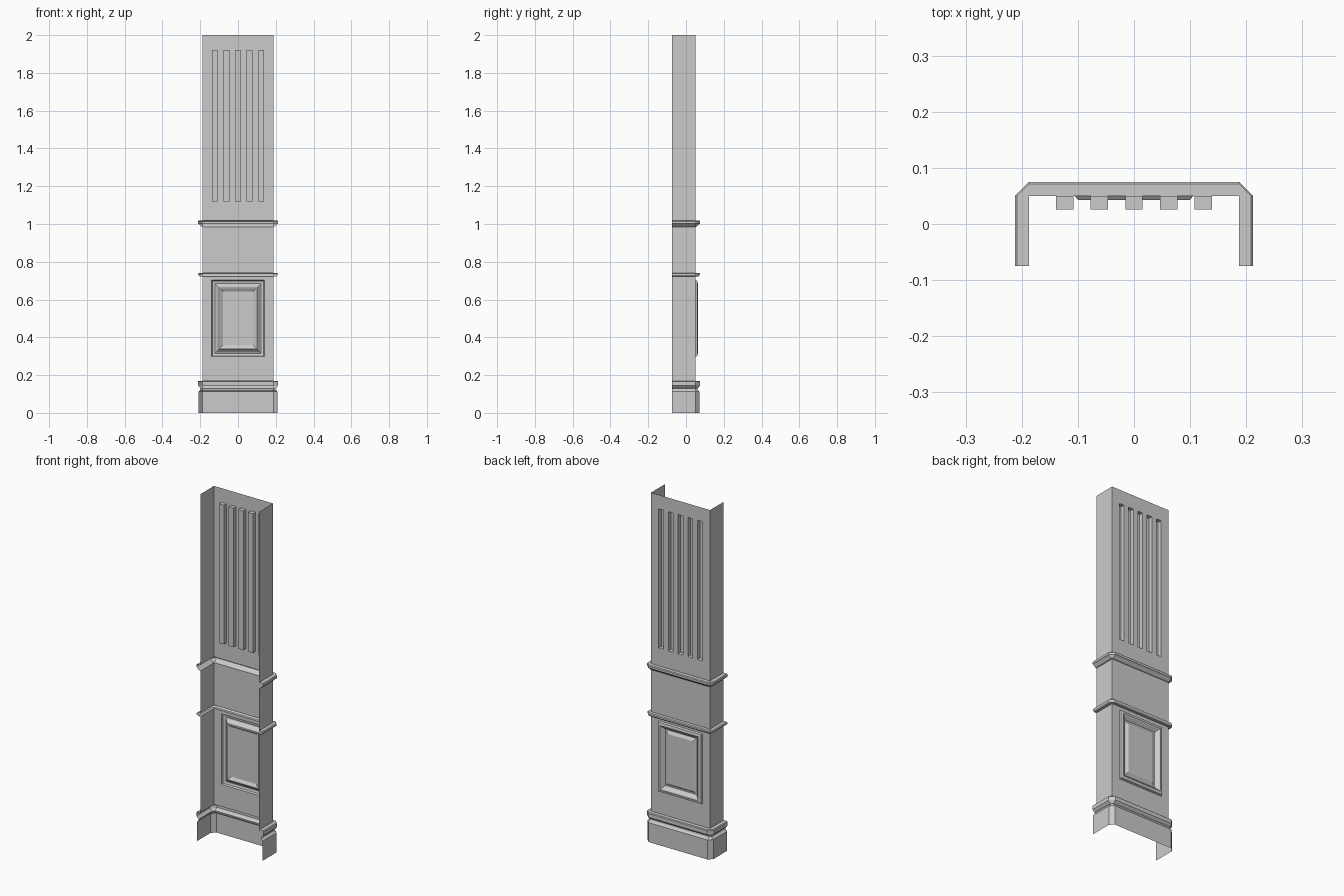
import bpy, bmesh

if "Cube" in bpy.data.objects:
    bpy.data.objects.remove(bpy.data.objects["Cube"])

W, D = 0.1875, 0.05          # half width and outer face of the plain shaft
BACK = -0.075                # open edge of the side walls


def finish(name, bm):
    bmesh.ops.remove_doubles(bm, verts=bm.verts, dist=0.0003)
    mesh = bpy.data.meshes.new(name)
    bm.to_mesh(mesh)
    bm.free()
    obj = bpy.data.objects.new(name, mesh)
    bpy.context.collection.objects.link(obj)


def quad(bm, pts):
    bm.faces.new([bm.verts.new(p) for p in pts])


def outline(d, z):
    # U-shaped plan, chamfered at the corners once it is offset outwards
    half = [(W + d, BACK, z), (W + d, D, z), (W, D + d, z)]
    return half + [(-x, y, h) for x, y, h in reversed(half)]


def sweep(bm, profile, front=True):
    rows = [outline(d, z) for d, z in profile]
    for a, b in zip(rows, rows[1:]):
        for i in range(5):
            pts = [a[i], a[i + 1], b[i + 1], b[i]]
            flat = profile[0][0] == 0 and all(d == 0 for d, z in profile)
            if (flat and i in (1, 3)) or (i == 2 and not front):
                continue
            quad(bm, pts)


def section(name, profile):
    bm = bmesh.new()
    sweep(bm, profile)
    finish(name, bm)


def rect(x0, x1, z0, z1, y):
    return [(x1, y, z0), (x0, y, z0), (x0, y, z1), (x1, y, z1)]


def bridge(bm, a, b):
    for i in range(4):
        j = (i + 1) % 4
        quad(bm, [a[i], a[j], b[j], b[i]])


# Mouldings and plain frieze
section("plinth_moulding", [(0.022, 0), (0.022, 0.112), (0.012, 0.122), (0.010, 0.13),
                            (0.016, 0.134), (0.025, 0.144), (0.025, 0.166), (0.021, 0.17), (0, 0.17)])
section("middle_moulding", [(0, 0.722), (0.014, 0.722), (0.021, 0.727), (0.023, 0.731),
                            (0.023, 0.737), (0.018, 0.741), (0, 0.741)])
section("frieze", [(0, 0.741), (0, 0.985)])
section("upper_moulding", [(0, 0.985), (0.008, 0.987), (0.020, 0.999), (0.025, 1.002),
                           (0.025, 1.014), (0.021, 1.018), (0, 1.018)])

# Lower shaft with raised panel frame, recess and centre field
bm = bmesh.new()
sweep(bm, [(0, 0.17), (0, 0.722)], front=False)
rings = [rect(-W, W, 0.17, 0.722, D)]
for inset, y in [(0, 0.05), (0.004, 0.060), (0.018, 0.063), (0.024, 0.060),
                 (0.036, 0.048), (0.040, 0.043), (0.046, 0.043), (0.060, 0.052)]:
    rings.append(rect(-0.14 + inset, 0.14 - inset, 0.2975 + inset, 0.7025 - inset, y))
for a, b in zip(rings, rings[1:]):
    bridge(bm, a, b)
quad(bm, rings[-1])
finish("panelled_shaft", bm)

# Upper shaft with five square-cut flutes
bm = bmesh.new()
sweep(bm, [(0, 1.018), (0, 2)], front=False)
Z0, Z1 = 1.12, 1.92
xs = [-W]
for k in range(-2, 3):
    xs += [k * 0.0617 - 0.0155, k * 0.0617 + 0.0155]
xs.append(W)
for i, (x0, x1) in enumerate(zip(xs, xs[1:])):
    quad(bm, rect(x0, x1, 1.018, Z0, D))
    quad(bm, rect(x0, x1, Z1, 2, D))
    if i % 2:
        floor = rect(x0, x1, Z0, Z1, 0.026)
        bridge(bm, rect(x0, x1, Z0, Z1, D), floor)
        quad(bm, floor)
    else:
        quad(bm, rect(x0, x1, Z0, Z1, D))
finish("fluted_shaft", bm)
